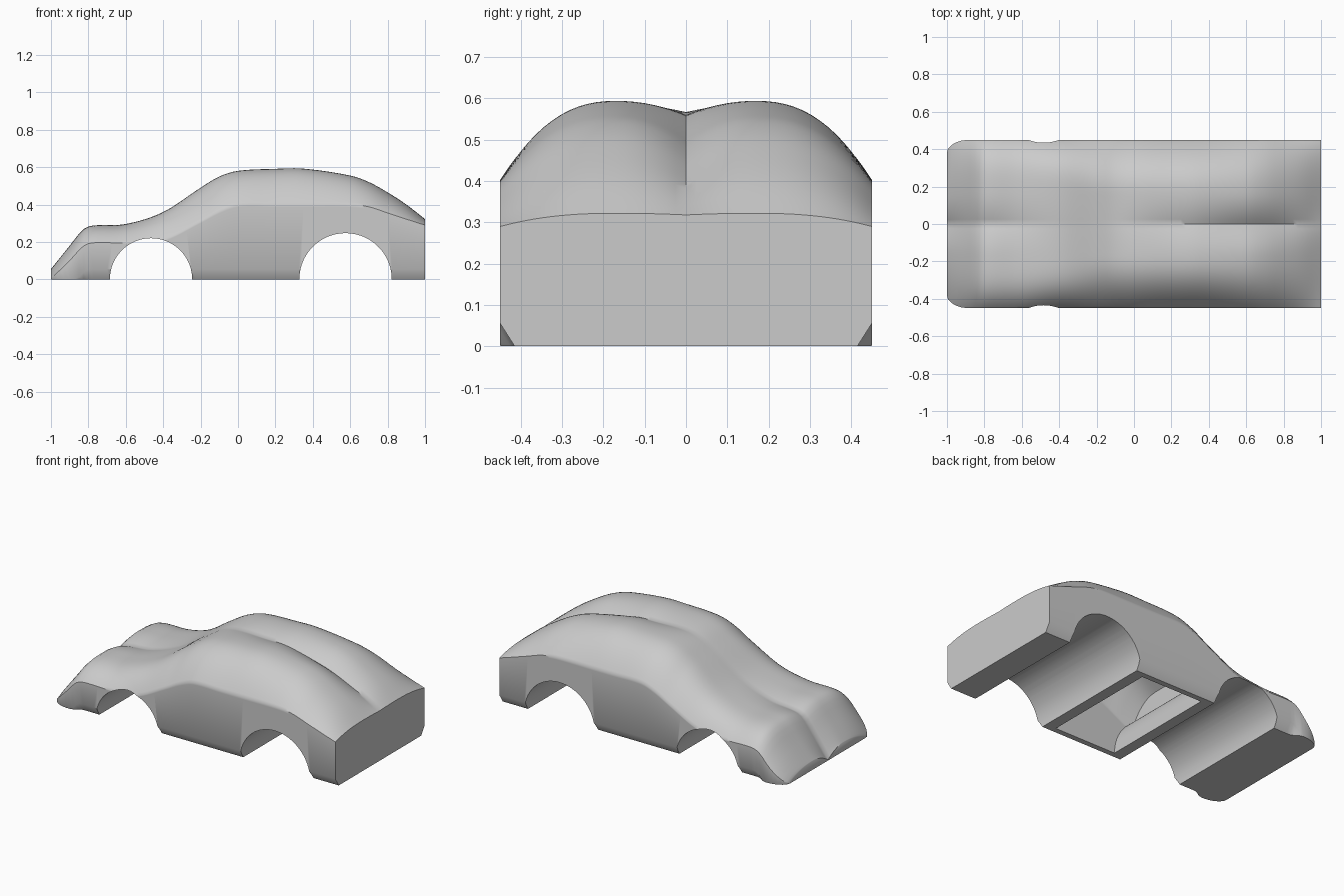
import bpy
import bmesh
import math

# Remove the startup cube only
startup = bpy.data.objects.get("Cube")
if startup:
    bpy.data.objects.remove(startup, do_unlink=True)

HALF_WIDTH = 0.45
NOSE_HALF_WIDTH = 0.38
WALL = 0.07
CREST = 0.37          # hump crest as a share of the half width
BASE = 0.004

# Stations along the length: x, roof height, shoulder height, groove depth, roundness
STATIONS = [
    (-1.0, 0.055, BASE, 0.05, 2.4),
    (-0.9, 0.18, 0.1, 0.035, 3),
    (-0.83, 0.265, 0.175, 0.033, 3.5),
    (-0.78, 0.287, 0.195, 0.033, 3.5),
    (-0.6, 0.296, 0.195, 0.018, 3.5),
    (-0.4, 0.36, 0.21, 0.006, 3.2),
    (-0.2, 0.49, 0.31, 0.003, 2.4),
    (-0.1, 0.55, 0.365, 0.006, 2.4),
    (0, 0.58, 0.4, 0.014, 2.4),
    (0.2, 0.591, 0.4, 0.03, 2.4),
    (0.35, 0.592, 0.4, 0.038, 2.4),
    (0.6, 0.555, 0.4, 0.06, 2.4),
    (0.7, 0.52, 0.388, 0.06, 2.4),
    (0.8, 0.465, 0.355, 0.05, 2.4),
    (0.9, 0.4, 0.322, 0.03, 2.4),
    (1.0, 0.322, 0.29, 0.004, 2.4),
]


def slope(i, col):
    """Tangent of a station column."""
    a = STATIONS[max(i - 1, 0)]
    b = STATIONS[min(i + 1, len(STATIONS) - 1)]
    return (b[col] - a[col]) / (b[0] - a[0])


def sample(x, col):
    """Smooth interpolation of a station column."""
    i = 0
    while i < len(STATIONS) - 2 and x > STATIONS[i + 1][0]:
        i += 1
    a, b = STATIONS[i], STATIONS[i + 1]
    span = b[0] - a[0]
    t = (x - a[0]) / span
    ease = t * t * (3 - 2 * t)
    start = t * (1 - t) ** 2 * span * slope(i, col)
    end = t * t * (t - 1) * span * slope(i + 1, col)
    return a[col] + (b[col] - a[col]) * ease + start + end


def half_width(x):
    """Plan outline with rounded nose corners."""
    reach = max(0.0, (-0.88 - x) / 0.12)
    bulge = math.sqrt(max(0.0, 1 - reach * reach))
    return NOSE_HALF_WIDTH + (HALF_WIDTH - NOSE_HALF_WIDTH) * bulge


def section(x, inset, floor):
    """Closed cross-section: sill chamfer, flat side, twin-hump roof."""
    roof, shoulder, groove, power = (sample(x, c) for c in range(1, 5))
    w = half_width(x) - inset
    roof, shoulder = roof - inset, shoulder - inset
    chamfer = min(1, max(0.03, (x + 0.86) / 0.05))
    steps = 22
    right_half = [(w - 0.035 * chamfer, floor),
                  (w, floor + 0.055 * chamfer),
                  (w, floor + 0.055 * chamfer + (shoulder - floor - 0.055 * chamfer) * 0.96)]
    for k in range(steps):
        u = 1 - (k / steps) ** 1.25
        fall = max(0.0, (u - CREST) / (1 - CREST)) ** power
        dip = max(0.0, 1 - u / CREST) ** 2
        right_half.append((u * w, shoulder + (roof - shoulder) * (1 - fall) - groove * dip))
    centre = [(0, max(roof - groove, BASE))]
    left_half = [(-y, z) for y, z in reversed(right_half)]
    return right_half + centre + left_half


def loft(name, xs, inset=0.0, floor=0.0):
    """Skin the cross-sections and cap both ends."""
    bm = bmesh.new()
    rings = [[bm.verts.new((x, y, z)) for y, z in section(x, inset, floor)] for x in xs]
    for a, b in zip(rings, rings[1:]):
        for j in range(len(a)):
            k = (j + 1) % len(a)
            bm.faces.new((a[j], a[k], b[k], b[j]))
    bm.faces.new(rings[0])
    bm.faces.new(list(reversed(rings[-1])))
    bmesh.ops.recalc_face_normals(bm, faces=bm.faces)
    mesh = bpy.data.meshes.new(name)
    bm.to_mesh(mesh)
    bm.free()
    obj = bpy.data.objects.new(name, mesh)
    bpy.context.collection.objects.link(obj)
    return obj


def arch_cylinder(name, x, radius):
    """Cutter running across the full width."""
    bpy.ops.mesh.primitive_cylinder_add(vertices=96, radius=radius, depth=2,
                                        location=(x, 0, 0),
                                        rotation=(math.pi / 2, 0, 0))
    obj = bpy.context.object
    obj.name = name
    obj.hide_render = True
    return obj


def cut(target, cutter):
    """Subtract the cutter and discard it."""
    mod = target.modifiers.new("cut", "BOOLEAN")
    mod.operation = "DIFFERENCE"
    mod.solver = "EXACT"
    mod.object = cutter
    bpy.context.view_layer.objects.active = target
    bpy.ops.object.modifier_apply(modifier=mod.name)
    bpy.data.objects.remove(cutter, do_unlink=True)


def spread(start, end, count):
    return [start + (end - start) * i / count for i in range(count + 1)]


# Outer body, with extra sections at the rounded nose
body = loft("car_body", sorted(spread(-1, 1, 80) + [-0.997, -0.99]))

# Hollow interior, open through the floor between the wheels
cavity = loft("cabin_cavity", spread(-0.3, 0.86, 40), inset=WALL, floor=-0.1)
cavity.hide_render = True

# Wheel arches, with a wall left between each arch and the interior
for label, x, radius in (("front", -0.465, 0.22), ("rear", 0.575, 0.247)):
    cut(cavity, arch_cylinder(label + "_arch_wall", x, radius + WALL))
    cut(body, arch_cylinder(label + "_wheel_arch", x, radius))
cut(body, cavity)

# Plain grey finish
grey = bpy.data.materials.new("plain_grey")
grey.use_nodes = True
colour = (0.6, 0.6, 0.6, 1)
grey.diffuse_color = colour
grey.node_tree.nodes["Principled BSDF"].inputs["Base Color"].default_value = colour
body.data.materials.clear()
body.data.materials.append(grey)

# Smooth skin with sharp edges kept
bpy.ops.object.select_all(action="DESELECT")
body.select_set(True)
bpy.context.view_layer.objects.active = body
bpy.ops.object.shade_smooth_by_angle(angle=math.radians(40))
